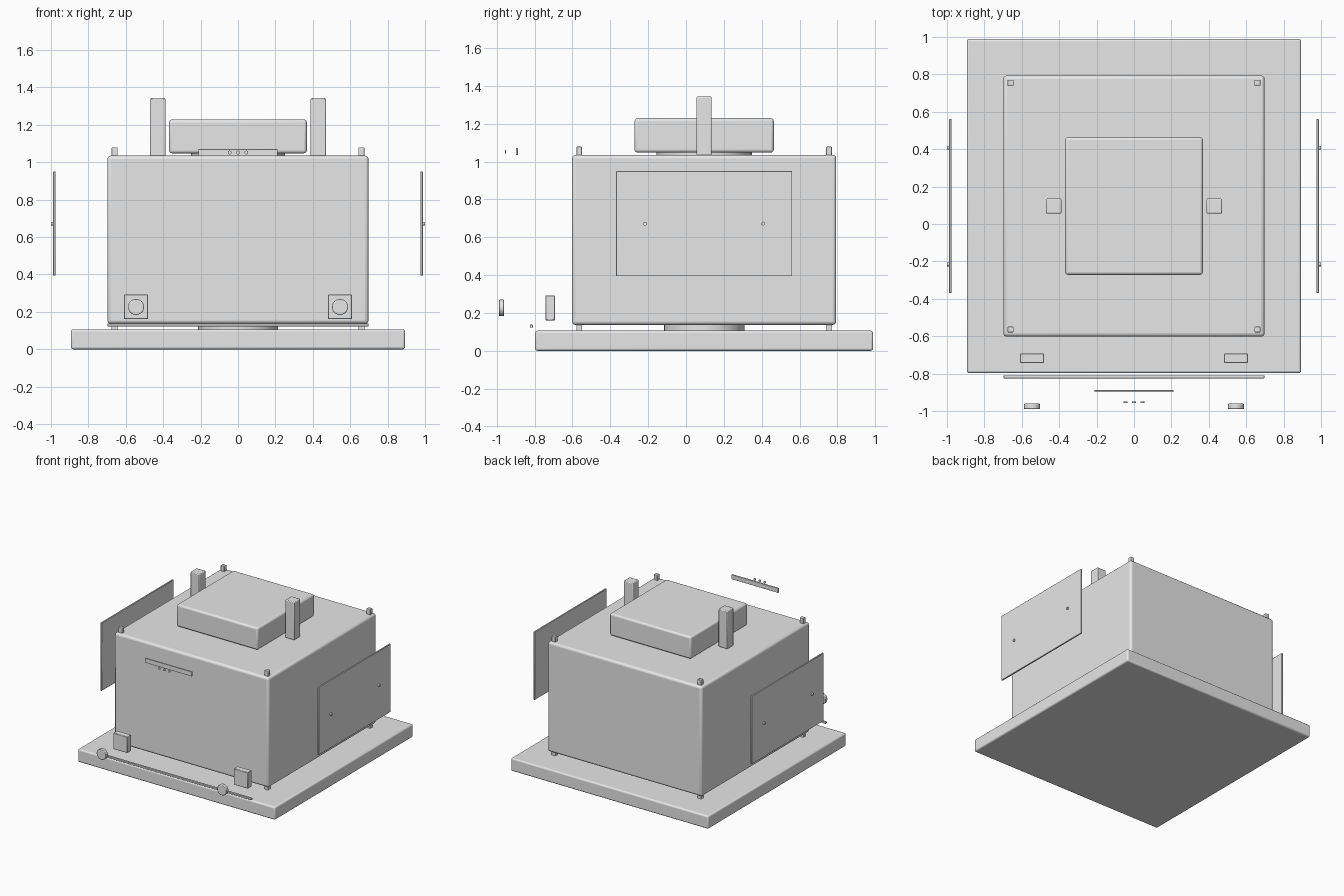
import bpy, math
from mathutils import Matrix

if "Cube" in bpy.data.objects:
    bpy.data.objects.remove(bpy.data.objects["Cube"])

CY = 0.096  # depth centre of the main stack

grey = bpy.data.materials.new("plain_grey")
grey.diffuse_color = (0.8, 0.8, 0.8, 1)
grey.use_nodes = True
grey.node_tree.nodes["Principled BSDF"].inputs["Base Color"].default_value = grey.diffuse_color


def finish(name, bevel, segments):
    ob = bpy.context.object
    ob.name = name
    ob.data.materials.append(grey)
    if bevel:
        mod = ob.modifiers.new("rounded_edges", 'BEVEL')
        mod.width = bevel
        mod.segments = segments
        mod.limit_method = 'ANGLE'
        mod.angle_limit = math.radians(40)
    bpy.ops.object.shade_smooth_by_angle(angle=math.radians(35))
    return ob


def box(name, centre, size, bevel=0.0, segments=3):
    bpy.ops.mesh.primitive_cube_add(size=1, location=centre)
    bpy.context.object.data.transform(Matrix.Diagonal((*size, 1)))
    return finish(name, bevel, segments)


def disc(name, centre, radius, depth, axis='Z', bevel=0.0, sides=32):
    bpy.ops.mesh.primitive_cylinder_add(vertices=sides, radius=radius,
                                        depth=depth, location=centre)
    turn = {'X': Matrix.Rotation(math.pi / 2, 4, 'Y'),
            'Y': Matrix.Rotation(math.pi / 2, 4, 'X'),
            'Z': Matrix.Identity(4)}[axis]
    bpy.context.object.data.transform(turn)
    return finish(name, bevel, 2)


# Main stack: base slab, pivot, body, collar and top block
box("base_slab", (0, CY, 0.053), (1.786, 1.786, 0.106), 0.012)
disc("base_pivot", (0, CY, 0.122), 0.213, 0.04)
box("main_body", (0, CY, 0.586), (1.396, 1.396, 0.898), 0.018)
disc("top_collar", (0, CY, 1.042), 0.252, 0.02)
box("top_block", (0, CY, 1.1385), (0.736, 0.736, 0.181), 0.015)

for s, side in ((-1, "left"), (1, "right")):
    # Upright posts beside the top block
    box(side + "_post", (s * 0.429, CY, 1.188), (0.082, 0.08, 0.31), 0.006, 2)

    # Corner pegs above and below the body
    for t, end in ((-1, "front"), (1, "back")):
        x, y = s * 0.66, CY + t * 0.66
        box(f"{side}_{end}_top_peg", (x, y, 1.055), (0.034, 0.03, 0.047), 0.004, 2)
        box(f"{side}_{end}_foot", (x, y, 0.121), (0.034, 0.03, 0.034))

    # Detached side panels with small outer knobs
    box(side + "_panel", (s * 0.982, CY, 0.672), (0.013, 0.93, 0.556), 0.002, 1)
    for t, end in ((-1, "front"), (1, "back")):
        disc(f"{side}_{end}_panel_knob", (s * 0.991, CY + t * 0.312, 0.672),
             0.01, 0.018, 'X', 0, 16)

    # Front mounting blocks and round dials
    box(side + "_front_block", (s * 0.545, -0.718, 0.227), (0.128, 0.05, 0.132), 0.003, 1)
    disc(side + "_front_dial", (s * 0.545, -0.975, 0.227), 0.043, 0.028, 'Y', 0.004)

# Front trim strip
box("front_strip", (0, -0.817, 0.13), (1.396, 0.016, 0.016), 0.002, 1)

# Narrow front plate and its three indicator dots
box("front_plate", (0, -0.894, 1.052), (0.424, 0.011, 0.037), 0.001, 1)
for i in (-1, 0, 1):
    disc(f"indicator_{i + 2}", (i * 0.045, -0.953, 1.052), 0.01, 0.006, 'Y', 0, 16)
